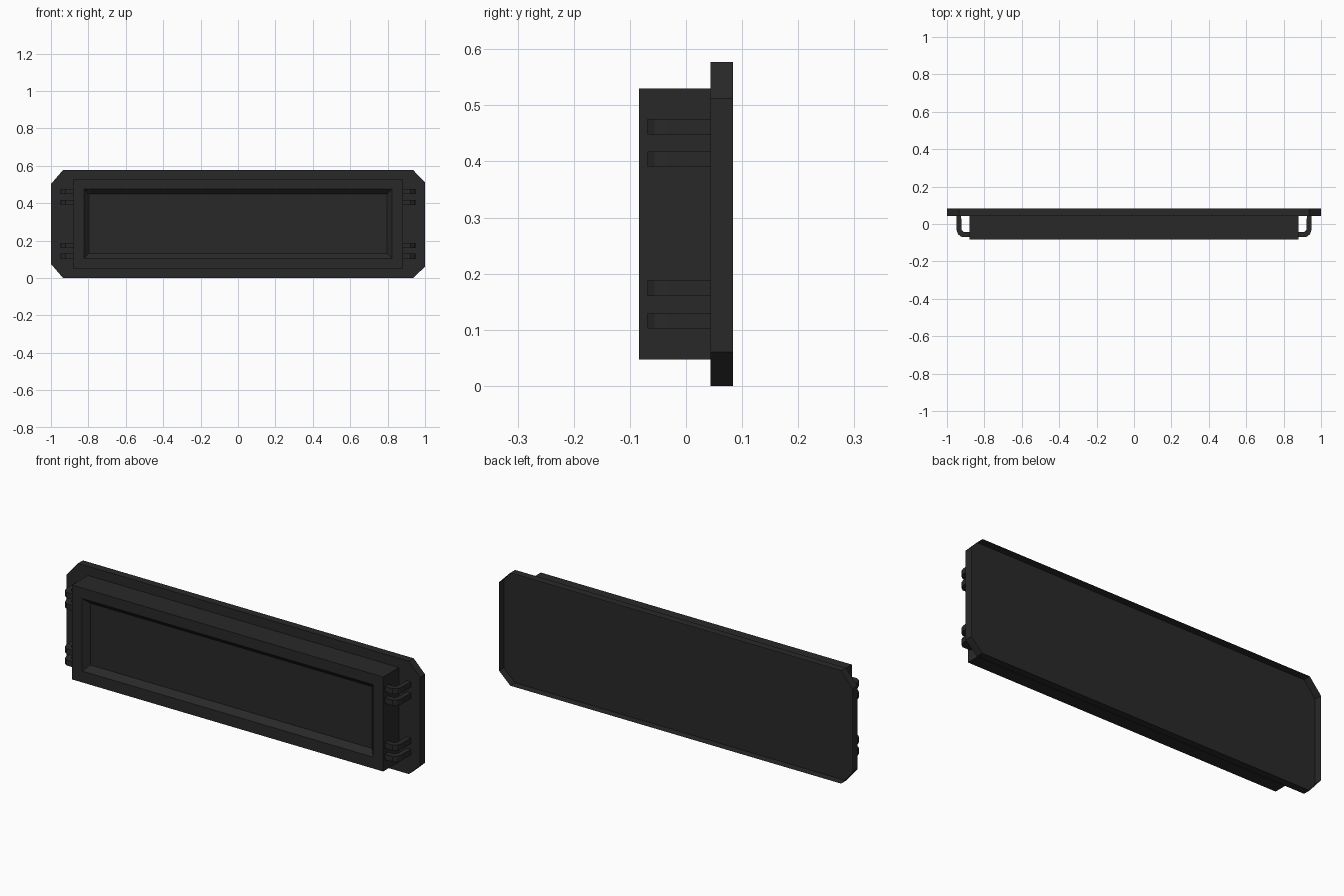
import bpy, bmesh

if "Cube" in bpy.data.objects:
    bpy.data.objects.remove(bpy.data.objects["Cube"])

mat = bpy.data.materials.new("charcoal plastic")
mat.diffuse_color = (0.022, 0.022, 0.022, 1)
mat.use_nodes = True
mat.node_tree.nodes["Principled BSDF"].inputs["Base Color"].default_value = mat.diffuse_color


def finish(bm, name):
    bmesh.ops.recalc_face_normals(bm, faces=bm.faces)
    me = bpy.data.meshes.new(name)
    bm.to_mesh(me)
    bm.free()
    me.materials.append(mat)
    ob = bpy.data.objects.new(name, me)
    bpy.context.collection.objects.link(ob)
    return ob


def prism(name, points, offset, capped=True):
    """Extrude an outline of 3D points along offset; uncapped leaves the far end open."""
    bm = bmesh.new()
    near = [bm.verts.new(p) for p in points]
    far = [bm.verts.new([a + b for a, b in zip(p, offset)]) for p in points]
    bm.faces.new(near)
    if capped:
        bm.faces.new(far)
    for i in range(len(near)):
        j = (i + 1) % len(near)
        bm.faces.new((near[i], near[j], far[j], far[i]))
    return finish(bm, name)


# Back plate: shallow tray, open at the back, with clipped corners
H = 0.577
outline = [(-0.936, 0), (0.936, 0), (1, 0.060), (1, H - 0.065),
           (0.936, H), (-0.936, H), (-1, H - 0.075), (-1, 0.075)]
prism("back_plate", [(x, 0.044, z) for x, z in outline], (0, 0.0395, 0), capped=False)

# Front body: nested rectangular loops from the back rim to the recess floor
loops = [(0.88, 0.047, 0.530, 0.044), (0.88, 0.047, 0.530, -0.0835),
         (0.823, 0.105, 0.476, -0.0835), (0.797, 0.132, 0.448, -0.055)]
bm = bmesh.new()
rings = [[bm.verts.new(p) for p in ((-w, y, lo), (w, y, lo), (w, y, hi), (-w, y, hi))]
         for w, lo, hi, y in loops]
for a, b in zip(rings, rings[1:]):
    for i in range(4):
        j = (i + 1) % 4
        bm.faces.new((a[i], a[j], b[j], b[i]))
bm.faces.new(rings[-1])
finish(bm, "front_body")

# Bent side clips, four on each end
clip = [(0.948, 0.044), (0.948, -0.034), (0.940, -0.056), (0.922, -0.069),
        (0.88, -0.069), (0.88, -0.042), (0.912, -0.042), (0.922, -0.030),
        (0.924, 0.044)]
for side, label in ((1, "right"), (-1, "left")):
    for n, z in enumerate((0.102, 0.160, 0.390, 0.448)):
        prism(f"{label}_clip_{n + 1}", [(side * x, y, z) for x, y in clip], (0, 0, 0.028))
